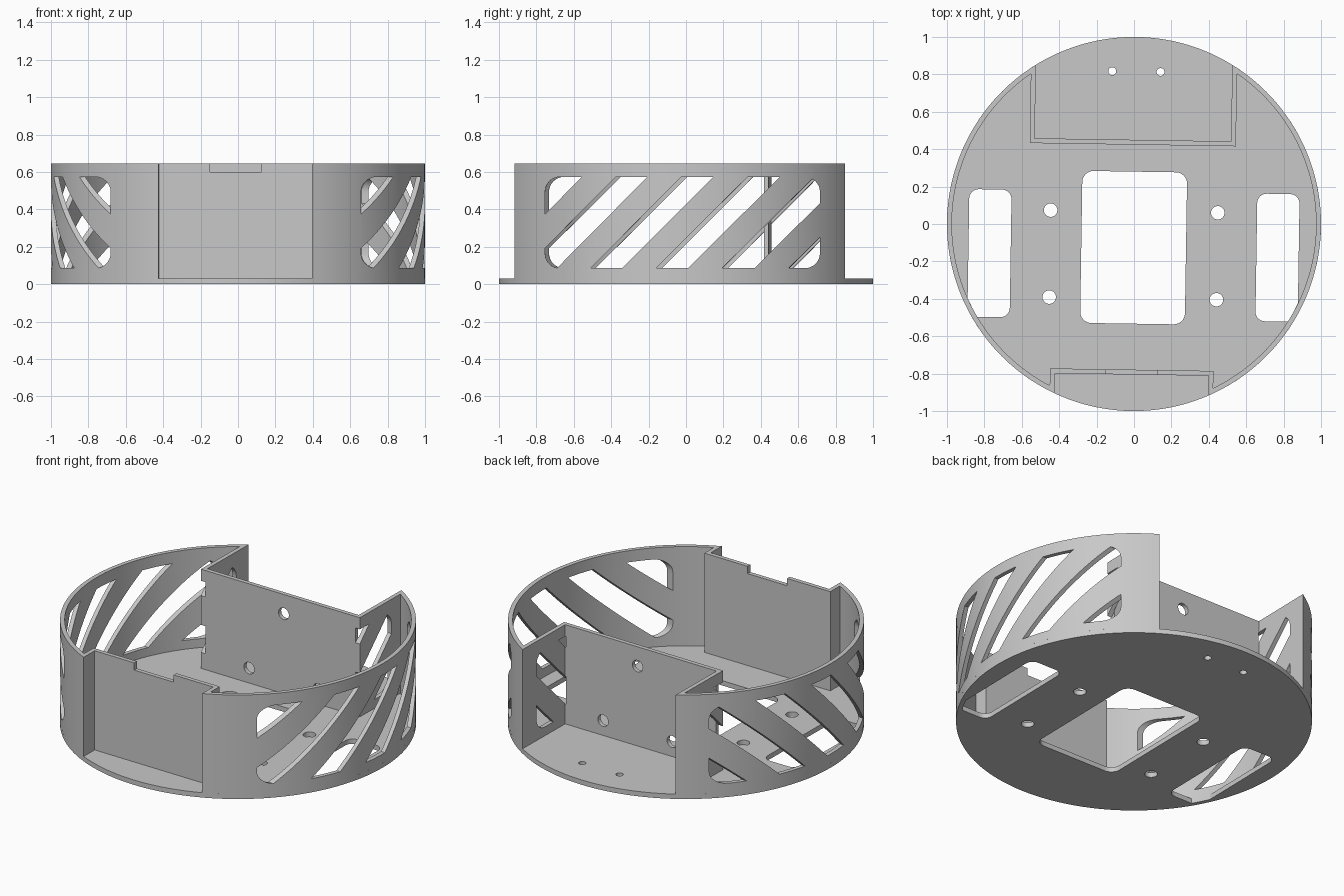
import bpy, bmesh
from math import sin, cos, acos, pi, sqrt, radians

if "Cube" in bpy.data.objects:
    bpy.data.objects.remove(bpy.data.objects["Cube"])

FLOOR, TOP, WALL = 0.03, 0.645, 0.026
TWIST = radians(-0.9)

grey = bpy.data.materials.new("plain grey")
grey.use_nodes = True
grey.diffuse_color = (0.58, 0.58, 0.58, 1)
grey.node_tree.nodes["Principled BSDF"].inputs["Base Color"].default_value = grey.diffuse_color


def prism(bm, points, low, high, axis):
    """Extrude a 2D outline along x, y or z."""
    def place(p, d):
        return {"x": (d, p[0], p[1]), "y": (p[0], d, p[1]), "z": (p[0], p[1], d)}[axis]
    a = [bm.verts.new(place(p, low)) for p in points]
    b = [bm.verts.new(place(p, high)) for p in points]
    faces = [bm.faces.new(a), bm.faces.new(b)]
    for i in range(len(a)):
        faces.append(bm.faces.new((a[i - 1], a[i], b[i], b[i - 1])))
    bmesh.ops.recalc_face_normals(bm, faces=faces)


def circle(cx, cy, r, n=32):
    return [(cx + r * cos(2 * pi * i / n), cy + r * sin(2 * pi * i / n)) for i in range(n)]


def rounded_rect(x0, x1, y0, y1, r, arc=8, side=12):
    """Rounded rectangle whose sides are subdivided."""
    corners = [(x1 - r, y1 - r), (x0 + r, y1 - r), (x0 + r, y0 + r), (x1 - r, y0 + r)]
    pts = []
    for k, (cx, cy) in enumerate(corners):
        for i in range(arc + 1):
            a = pi / 2 * (k + i / arc)
            pts.append((cx + r * cos(a), cy + r * sin(a)))
        nx, ny = corners[(k + 1) % 4]
        a = pi / 2 * (k + 1)
        for i in range(1, side):
            t = i / side
            pts.append((cx + (nx - cx) * t + r * cos(a), cy + (ny - cy) * t + r * sin(a)))
    return pts


def clip(points, limit, sign):
    """Keep the part of an outline on one side of a 45 degree line."""
    out = []
    for p, q in zip(points[-1:] + points[:-1], points):
        dp = sign * (p[0] - p[1] - limit)
        dq = sign * (q[0] - q[1] - limit)
        if dp * dq < 0:
            t = dp / (dp - dq)
            out.append((p[0] + (q[0] - p[0]) * t, p[1] + (q[1] - p[1]) * t))
        if dq >= 0:
            out.append(q)
    return out


def make_object(name, bm):
    mesh = bpy.data.meshes.new(name)
    bm.to_mesh(mesh)
    bm.free()
    mesh.materials.append(grey)
    obj = bpy.data.objects.new(name, mesh)
    bpy.context.collection.objects.link(obj)
    return obj


def cut_and_finish(obj, cutter):
    """Subtract the cutter, shade the curved faces and apply the slight twist."""
    cutter.hide_render = True
    mod = obj.modifiers.new("cut", "BOOLEAN")
    mod.operation, mod.solver, mod.object = "DIFFERENCE", "EXACT", cutter
    bpy.ops.object.select_all(action="DESELECT")
    obj.select_set(True)
    bpy.context.view_layer.objects.active = obj
    bpy.ops.object.modifier_apply(modifier=mod.name)
    bpy.data.objects.remove(cutter)
    bpy.ops.object.shade_smooth_by_angle(angle=radians(25))
    obj.rotation_euler.z = TWIST


# Floor disc with its openings
bm = bmesh.new()
prism(bm, circle(0, 0, 1, 160), 0, FLOOR, "z")
floor = make_object("base_floor", bm)

bm = bmesh.new()
openings = [rounded_rect(-0.28, 0.28, -0.533, 0.28, 0.06)]
for s in (-1, 1):
    # Side window, trimmed where it meets the inside of the wall
    window = rounded_rect(0.657, 0.883, -0.509, 0.173, 0.05)
    openings.append([(s * min(x, sqrt((1 - WALL) ** 2 - y * y)), y) for x, y in window])
    openings += [circle(s * 0.447, y, 0.036) for y in (0.067, -0.398)]
    openings.append(circle(s * 0.129, 0.815, 0.021))
for outline in openings:
    prism(bm, outline, -0.1, 0.1, "z")
cut_and_finish(floor, make_object("floor_cutter", bm))


# Wall: round shell stepping inwards at the front and rear recesses
def wall_loop(t):
    r, n = 1 - t, 56
    front_x, front_y = 0.411 + t, -0.805 + t
    left_x, right_x, rear_y = -0.538 - t, 0.512 + t, 0.45 - t

    def arc(a, b):
        return [(r * cos(a + (b - a) * i / n), r * sin(a + (b - a) * i / n)) for i in range(n + 1)]
    return (arc(-acos(front_x / r), acos(right_x / r))
            + [(right_x, rear_y), (left_x, rear_y)]
            + arc(acos(left_x / r), 2 * pi - acos(-front_x / r))
            + [(-front_x, front_y), (front_x, front_y)])


bm = bmesh.new()
rings = [[bm.verts.new((x, y, z)) for x, y in wall_loop(t)]
         for t, z in ((0, FLOOR), (0, TOP), (WALL, TOP), (WALL, FLOOR))]
for k in range(4):
    a, b = rings[k - 1], rings[k]
    for i in range(len(a)):
        bm.faces.new((a[i - 1], a[i], b[i], b[i - 1]))
bmesh.ops.recalc_face_normals(bm, faces=bm.faces)
wall = make_object("outer_wall", bm)

# Diagonal slots inside a rounded window on both sides
bm = bmesh.new()
window = rounded_rect(-0.743, 0.727, 0.085, 0.573, 0.08)
for k in range(6):
    start = -1.288 + 0.353 * k
    slot = clip(clip(window, start, 1), start + 0.171, -1)
    prism(bm, slot, 0.508, 1.1, "x")
    prism(bm, slot, -1.1, -0.534, "x")

# Rear panel holes and front panel notch
for x, z in ((0.01, 0.525), (0.25, 0.122), (-0.23, 0.122)):
    prism(bm, circle(x, z, 0.036), 0.38, 0.5, "y")
prism(bm, [(-0.137, 0.6), (0.137, 0.6), (0.137, 0.7), (-0.137, 0.7)], -0.85, -0.74, "y")
cut_and_finish(wall, make_object("wall_cutter", bm))
